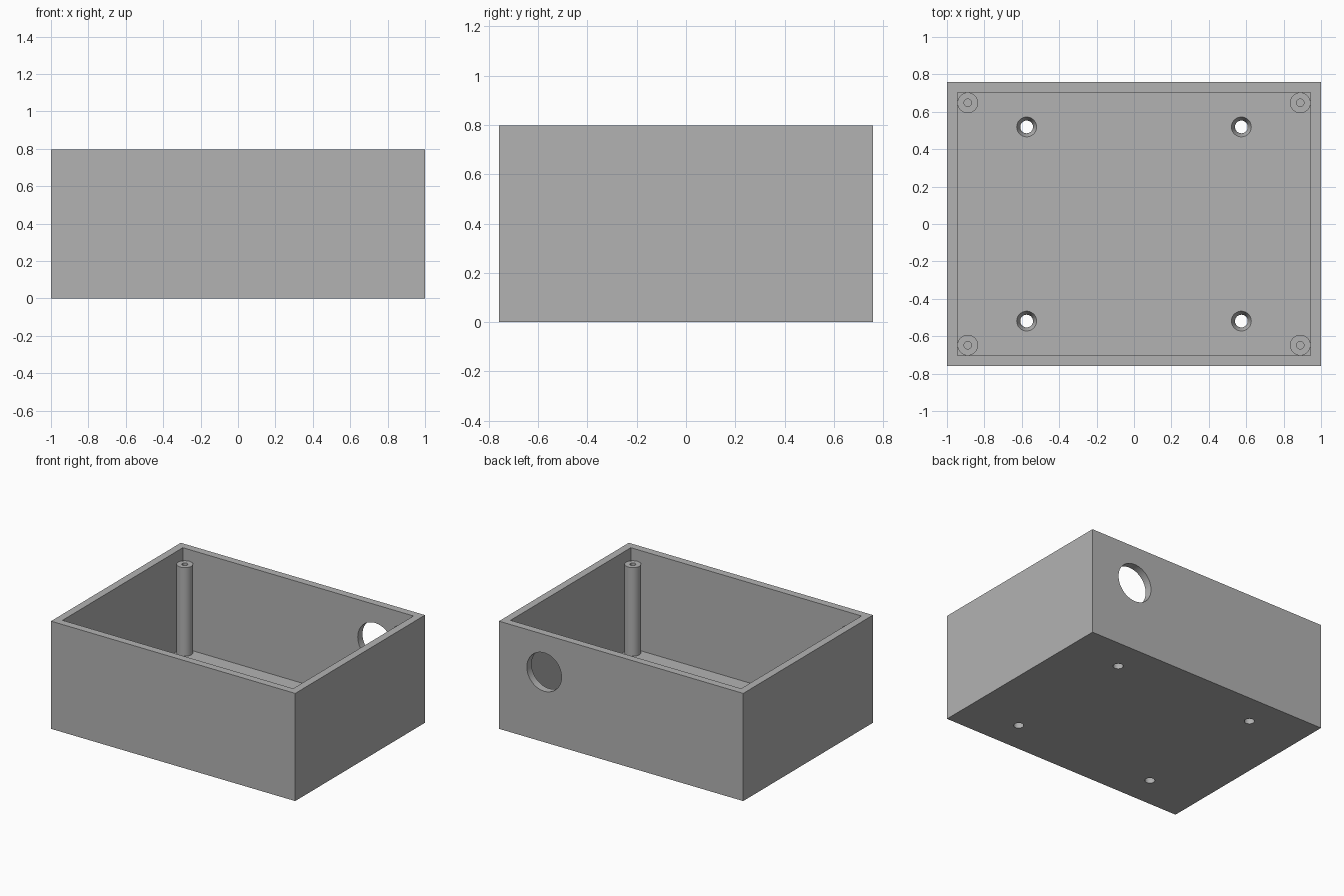
import bpy, bmesh, math
from mathutils import Matrix, Vector

if "Cube" in bpy.data.objects:
    bpy.data.objects.remove(bpy.data.objects["Cube"], do_unlink=True)

LENGTH, WIDTH, HEIGHT = 2.0, 1.518, 0.797
WALL = 0.0556
FLOOR = 0.0556

grey = bpy.data.materials.new("plain grey")
grey.use_nodes = True
colour = (0.45, 0.45, 0.45, 1)
grey.diffuse_color = colour
grey.node_tree.nodes["Principled BSDF"].inputs["Base Color"].default_value = colour


def add_object(name, bm):
    bmesh.ops.recalc_face_normals(bm, faces=bm.faces)
    mesh = bpy.data.meshes.new(name)
    bm.to_mesh(mesh)
    bm.free()
    mesh.materials.append(grey)
    obj = bpy.data.objects.new(name, mesh)
    bpy.context.collection.objects.link(obj)
    return obj


def lathe(name, profile, location, sides=48, rotation=None):
    """Spin a (radius, height) profile about z and close both ends."""
    bm = bmesh.new()
    rings = []
    for r, z in profile:
        angles = [2 * math.pi * i / sides for i in range(sides)]
        rings.append([bm.verts.new((r * math.cos(a), r * math.sin(a), z)) for a in angles])
    for low, high in zip(rings, rings[1:]):
        for i in range(sides):
            j = (i + 1) % sides
            bm.faces.new((low[i], low[j], high[j], high[i]))
    bm.faces.new(rings[0])
    bm.faces.new(rings[-1])
    matrix = Matrix.Translation(Vector(location))
    if rotation:
        matrix = matrix @ rotation
    bm.transform(matrix)
    return add_object(name, bm)


def smooth(obj):
    bpy.ops.object.select_all(action='DESELECT')
    obj.select_set(True)
    bpy.context.view_layer.objects.active = obj
    bpy.ops.object.shade_smooth_by_angle(angle=math.radians(30))


# Open tray: a block whose top is inset by the wall and pushed down to the floor
bm = bmesh.new()
bmesh.ops.create_cube(bm, size=1)
bmesh.ops.scale(bm, vec=(LENGTH, WIDTH, HEIGHT), verts=bm.verts)
bmesh.ops.translate(bm, vec=(0, 0, HEIGHT / 2), verts=bm.verts)
bm.faces.ensure_lookup_table()
top = max(bm.faces, key=lambda f: f.calc_center_median().z)
bmesh.ops.inset_region(bm, faces=[top], thickness=WALL, use_even_offset=True)
well = bmesh.ops.extrude_face_region(bm, geom=[top])
verts = [g for g in well["geom"] if isinstance(g, bmesh.types.BMVert)]
bmesh.ops.translate(bm, vec=(0, 0, FLOOR - HEIGHT), verts=verts)
if top.is_valid:
    bmesh.ops.delete(bm, geom=[top], context='FACES_ONLY')
tray = add_object("tray", bm)

# Cutters: round cable hole in the back wall, four countersunk floor holes
cutters = [lathe("cable_hole_cutter", [(0.142, -0.1), (0.142, 0.1)],
                 (0.63, WIDTH / 2 - WALL / 2, 0.519), 64,
                 Matrix.Rotation(math.pi / 2, 4, 'X'))]
for x in (-0.574, 0.574):
    for y in (-0.519, 0.519):
        cutters.append(lathe("floor_hole_cutter",
                             [(0.034, -0.05), (0.034, 0.02), (0.053, FLOOR), (0.053, 0.1)],
                             (x, y, 0)))
for cutter in cutters:
    cutter.hide_render = True
    cut = tray.modifiers.new("hole", 'BOOLEAN')
    cut.operation = 'DIFFERENCE'
    cut.solver = 'EXACT'
    cut.object = cutter

# Bake the cuts and discard the cutters
graph = bpy.context.evaluated_depsgraph_get()
baked = bpy.data.meshes.new_from_object(tray.evaluated_get(graph))
tray.modifiers.clear()
tray.data = baked
for cutter in cutters:
    bpy.data.objects.remove(cutter, do_unlink=True)
smooth(tray)

# Corner screw posts with blind pilot holes
POST_TOP, POST_R, PILOT_R = 0.711, 0.0552, 0.02
for side, sx in (("right", -1), ("left", 1)):
    for end, sy in (("front", -1), ("back", 1)):
        post = lathe(f"screw_post_{end}_{side}",
                     [(POST_R, FLOOR - 0.01), (POST_R, POST_TOP),
                      (PILOT_R, POST_TOP), (PILOT_R, 0.35)],
                     (sx * (LENGTH / 2 - 2 * WALL), sy * (WIDTH / 2 - 2 * WALL), 0))
        smooth(post)
